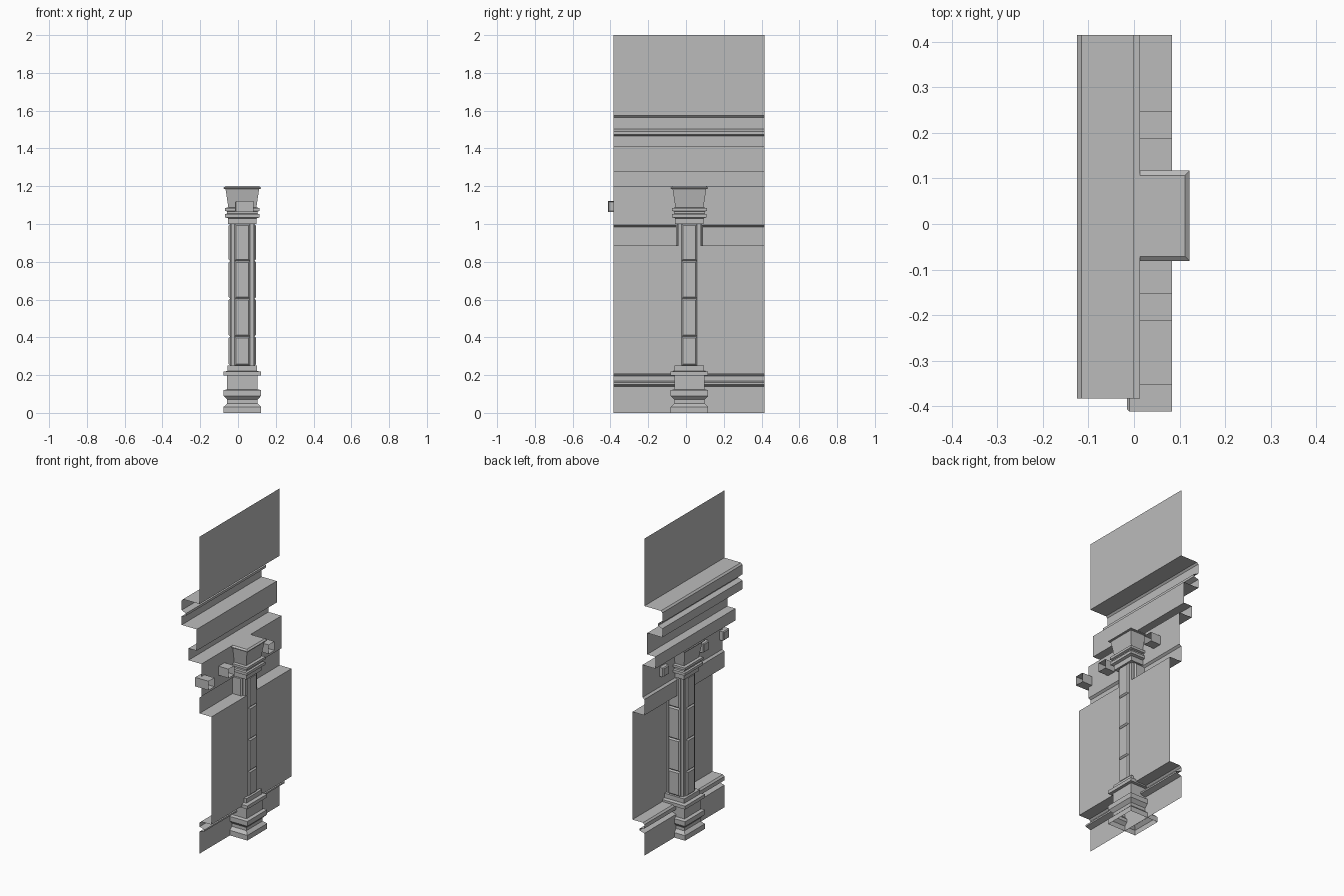
import bpy
import bmesh
from mathutils import Matrix, Vector

cube = bpy.data.objects.get("Cube")
if cube:
    bpy.data.objects.remove(cube, do_unlink=True)

stone = bpy.data.materials.new("grey stone")
stone.use_nodes = True
GREY = (0.5, 0.5, 0.5, 1)
stone.diffuse_color = GREY
stone.node_tree.nodes["Principled BSDF"].inputs["Base Color"].default_value = GREY

CX, CY = 0.023, 0.018            # column centre
Y0, Y1 = -0.383, 0.415           # wall ends


def finish(name, bm):
    mesh = bpy.data.meshes.new(name)
    bm.to_mesh(mesh)
    bm.free()
    mesh.materials.append(stone)
    obj = bpy.data.objects.new(name, mesh)
    bpy.context.collection.objects.link(obj)
    return obj


def square_loft(name, rings, cap_top=False):
    """Stack of square rings given as (half width, height)."""
    bm = bmesh.new()
    previous = None
    for half, z in rings:
        ring = [bm.verts.new((CX + sx * half, CY + sy * half, z))
                for sx, sy in ((-1, -1), (1, -1), (1, 1), (-1, 1))]
        if previous:
            for i in range(4):
                j = (i + 1) % 4
                bm.faces.new((previous[i], previous[j], ring[j], ring[i]))
        previous = ring
    if cap_top:
        bm.faces.new(previous)
    return finish(name, bm)


def tapered_block(bm, matrix, half_w, half_h, depth, bevel):
    """Open-backed block along local +x with a chamfered outer face."""
    previous = None
    for x, inset in ((0, 0), (depth - bevel, 0), (depth, bevel)):
        w, h = half_w - inset, half_h - inset
        ring = [bm.verts.new(matrix @ Vector((x, sy * w, sz * h)))
                for sy, sz in ((-1, -1), (1, -1), (1, 1), (-1, 1))]
        if previous:
            for i in range(4):
                j = (i + 1) % 4
                bm.faces.new((previous[i], previous[j], ring[j], ring[i]))
        previous = ring
    bm.faces.new(previous)


# Wall: a thin moulded profile swept along y
profile = [
    (0, 2), (0, 1.575), (-0.115, 1.575), (-0.125, 1.565),          # upper wall, cornice
    (-0.125, 1.503), (-0.095, 1.49), (-0.095, 1.475), (-0.125, 1.465),
    (-0.125, 1.41), (-0.02, 1.41), (-0.02, 1.275),                 # fascia
    (-0.077, 1.275), (-0.077, 1.2), (0.013, 1.2),                  # shelf
    (0.013, 0.995), (0, 0.985), (0, 0.885), (0.083, 0.885),        # frieze, band
    (0.083, 0.205), (0.01, 0.205), (0, 0.195), (0, 0.17),          # panel, sill
    (0.035, 0.16), (0.035, 0.15), (0, 0.14), (0, 0),               # groove, plinth
]
bm = bmesh.new()
rows = [[bm.verts.new((x, y, z)) for x, z in profile] for y in (Y0, Y1)]
for i in range(len(profile) - 1):
    bm.faces.new((rows[0][i], rows[0][i + 1], rows[1][i + 1], rows[1][i]))
finish("moulded_wall", bm)

# Corbels: square blocks closed at the -x end
bm = bmesh.new()
for y in (-0.3825, -0.1825, 0.2175):
    turn = Matrix.Translation((0.083, y, 1.0925)) @ Matrix.Diagonal((-1, 1, 1, 1))
    tapered_block(bm, turn, 0.0295, 0.0285, 0.098, 0.005)
bmesh.ops.recalc_face_normals(bm, faces=bm.faces)
finish("corbels", bm)

# Column base, shaft and capital
square_loft("column_base", [
    (0.099, 0), (0.099, 0.032), (0.08, 0.05), (0.08, 0.07), (0.099, 0.09),
    (0.099, 0.12), (0.08, 0.125), (0.08, 0.197), (0.099, 0.197),
    (0.099, 0.218), (0.078, 0.222), (0.078, 0.25), (0.05, 0.25)])
square_loft("shaft_core", [(0.058, 0.25), (0.058, 1.0)])
square_loft("column_capital", [
    (0.05, 1.0), (0.075, 1.0), (0.075, 1.03), (0.091, 1.035), (0.091, 1.052),
    (0.08, 1.055), (0.08, 1.066), (0.092, 1.07), (0.092, 1.085),
    (0.074, 1.087), (0.089, 1.185), (0.099, 1.187), (0.099, 1.192),
    (0.089, 1.2)], cap_top=True)

# Raised shaft panels on all four sides
bm = bmesh.new()
levels = (0.25, 0.405, 0.605, 0.805, 1.0)
for side in range(4):
    spin = Matrix.Rotation(side * 1.5707963, 4, "Z")
    for low, high in zip(levels, levels[1:]):
        place = Matrix.Translation((CX, CY, (low + high) / 2)) @ spin
        tapered_block(bm, place @ Matrix.Translation((0.055, 0, 0)),
                      0.041, (high - low) / 2, 0.017, 0.008)
bmesh.ops.recalc_face_normals(bm, faces=bm.faces)
finish("shaft_panels", bm)
